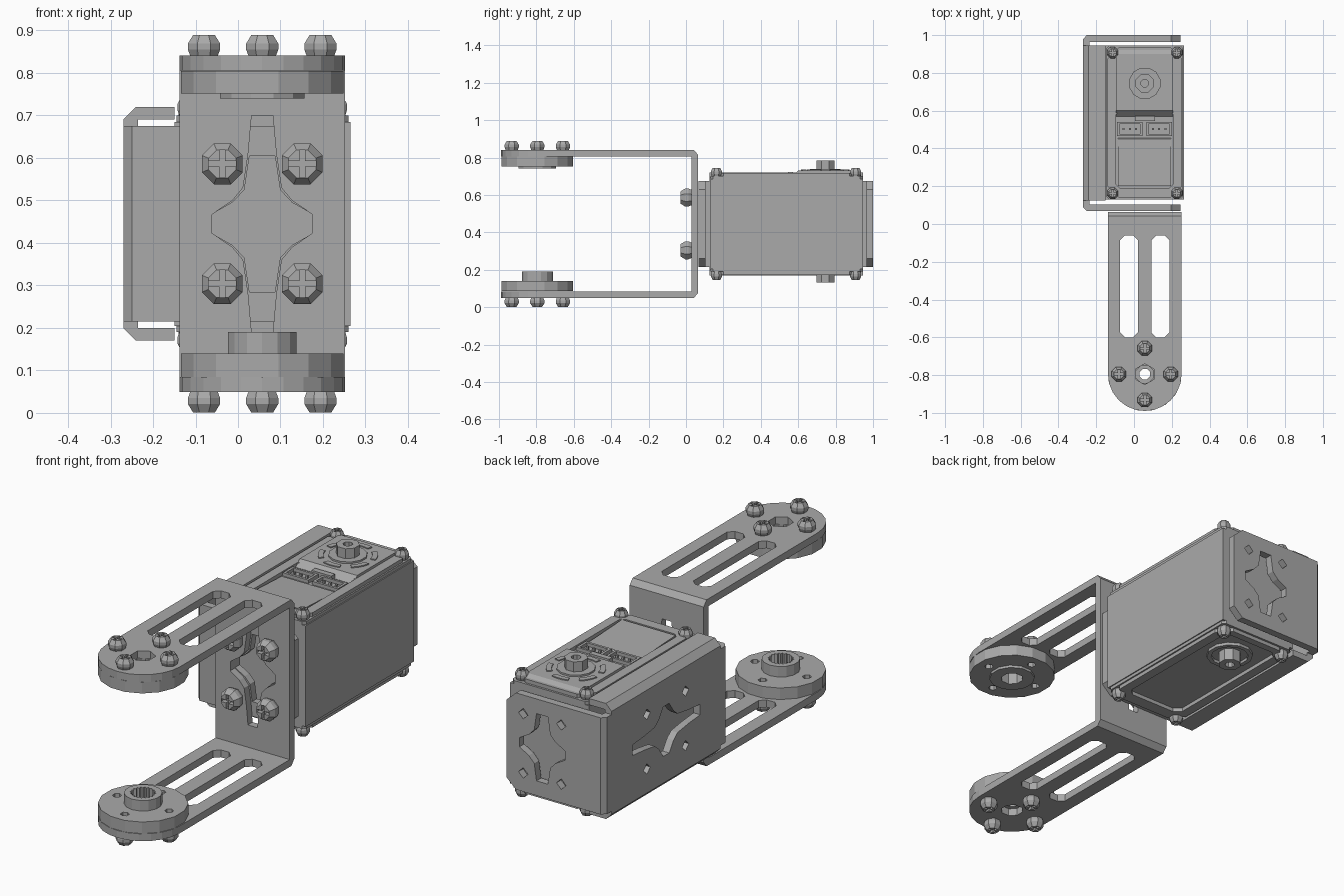
import bpy, bmesh
from math import cos, sin, pi
from mathutils import Matrix, Vector

cube = bpy.data.objects.get("Cube")
if cube:
    bpy.data.objects.remove(cube)

grey = bpy.data.materials.new("plain grey")
grey.use_nodes = True
grey.diffuse_color = (0.4, 0.4, 0.4, 1)
grey.node_tree.nodes["Principled BSDF"].inputs["Base Color"].default_value = (0.4, 0.4, 0.4, 1)

CX, MID = 0.057, 0.445          # centre line of the joint and mid height
PIVOT, SHAFT = -0.795, 0.745    # y of the horns and of the servo shaft
# Local (u, v, depth) to world
AXES = {
    "XY": lambda u, v, w: (u, v, w),
    "XZ": lambda u, v, w: (u, w, v),
    "YZ": lambda u, v, w: (w, u, v),
}


def add(name, bm):
    bmesh.ops.recalc_face_normals(bm, faces=bm.faces[:])
    me = bpy.data.meshes.new(name)
    bm.to_mesh(me)
    bm.free()
    me.materials.append(grey)
    ob = bpy.data.objects.new(name, me)
    bpy.context.collection.objects.link(ob)
    return ob


def plate(name, loops, d0, d1, axes="XY"):
    """Solid from an outline and its holes, extruded from d0 to d1."""
    bm = bmesh.new()
    for loop in loops:
        vs = [bm.verts.new((u, v, d0)) for u, v in loop]
        for a, b in zip(vs, vs[1:] + vs[:1]):
            bm.edges.new((a, b))
    bmesh.ops.triangle_fill(bm, edges=bm.edges[:], use_beauty=True, normal=(0, 0, 1))
    new = bmesh.ops.extrude_face_region(bm, geom=bm.faces[:])["geom"]
    for v in new:
        if isinstance(v, bmesh.types.BMVert):
            v.co.z = d1
    for v in bm.verts:
        v.co = AXES[axes](*v.co)
    return add(name, bm)


def ngon(u, v, r, n=16, turn=0.5):
    return [(u + r * cos(2 * pi * (i + turn) / n), v + r * sin(2 * pi * (i + turn) / n)) for i in range(n)]


def rect(u0, u1, v0, v1, c=0.0):
    if not c:
        return [(u0, v0), (u1, v0), (u1, v1), (u0, v1)]
    return [(u0 + c, v0), (u1 - c, v0), (u1, v0 + c), (u1, v1 - c),
            (u1 - c, v1), (u0 + c, v1), (u0, v1 - c), (u0, v0 + c)]


def star(u, v, quarter, sideways=False):
    q = quarter
    pts = q + [(a, -b) for a, b in q[::-1]] + [(-a, -b) for a, b in q] + [(-a, b) for a, b in q[::-1]]
    return [(u + b, v + a) if sideways else (u + a, v + b) for a, b in pts]


def four(u, v, du, dv):
    return [(u + i * du, v + j * dv) for i in (-1, 1) for j in (-1, 1)]


def flip(points, centre):
    return [(u, 2 * centre - v) for u, v in points]


# --- Screw: faceted head with a cross recess, reused everywhere
def make_screw_mesh():
    bm = bmesh.new()
    rings = [[bm.verts.new((x, y, z)) for x, y in ngon(0, 0, r, 8)]
             for r, z in ((0.86, 0), (1, 0.35), (1, 0.7), (0.68, 1.2))]
    for lo, hi in zip(rings, rings[1:]):
        for i in range(8):
            bm.faces.new((lo[i], lo[i - 1], hi[i - 1], hi[i]))
    bm.faces.new(rings[0])
    bm.faces.new(rings[-1])
    head = add("screw_head", bm)
    cutters = []
    for k in range(2):
        bm = bmesh.new()
        size = (1.25, 0.26, 0.9) if k else (0.26, 1.25, 0.9)
        bmesh.ops.create_cube(bm, size=1, matrix=Matrix.Translation((0, 0, 1.2)) @ Matrix.Diagonal((*size, 1)))
        cutter = add("screw_slot_cutter", bm)
        mod = head.modifiers.new("slot", "BOOLEAN")
        mod.operation, mod.solver, mod.object = "DIFFERENCE", "EXACT", cutter
        cutters.append(cutter)
    dg = bpy.context.evaluated_depsgraph_get()
    mesh = bpy.data.meshes.new_from_object(head.evaluated_get(dg))
    for ob in cutters + [head]:
        bpy.data.objects.remove(ob)
    return mesh


screw_mesh = make_screw_mesh()


def screw(name, loc, direction, r, h):
    ob = bpy.data.objects.new(name, screw_mesh)
    bpy.context.collection.objects.link(ob)
    turn = Vector(direction).to_track_quat("Z", "Y").to_matrix().to_4x4()
    ob.matrix_world = Matrix.Translation(loc) @ turn @ Matrix.Diagonal((r, r, h / 1.2, 1))


# --- Fork bracket: two slotted arms, bends and back plate
R = 0.195
arm = [(CX + R, 0.03), (CX - R, 0.03)]
arm += [(CX - R * cos(pi * i / 12), PIVOT - R * sin(pi * i / 12)) for i in range(13)]
slots = [rect(-0.073, 0.02, -0.6, -0.06, 0.025), rect(0.093, 0.187, -0.6, -0.06, 0.025)]
bolts = [(CX + 0.137 * cos(i * pi / 2), PIVOT + 0.137 * sin(i * pi / 2)) for i in range(4)]
plate("upper_arm", [arm, *slots, ngon(CX, PIVOT, 0.055, 6)], 0.806, 0.841)
plate("lower_arm", [arm, *slots, ngon(CX, PIVOT, 0.05, 8)], 0.049, 0.084)
bend = [(0.03, 0.841), (0.042, 0.841), (0.064, 0.815), (0.064, 0.79), (0.029, 0.79), (0.029, 0.806)]
plate("upper_bend", [bend], CX - R, CX + R, "YZ")
plate("lower_bend", [flip(bend, MID)], CX - R, CX + R, "YZ")
long_star = [(0.025, 0.255), (0.033, 0.165), (0.045, 0.085), (0.07, 0.055), (0.118, 0.022)]
plate("fork_back", [rect(CX - R, CX + R, 0.1, 0.79), star(CX, MID, long_star)], 0.029, 0.064, "XZ")

# --- Horns with raised hubs
holes = [ngon(u, v, 0.02, 6) for u, v in bolts]
disc = ngon(CX, PIVOT, R)
plate("upper_horn", [disc, ngon(CX, PIVOT, 0.05, 8), *holes], 0.752, 0.805)
plate("upper_horn_hub", [ngon(CX, PIVOT, 0.103, 12), ngon(CX, PIVOT, 0.05, 8)], 0.74, 0.752)
spline = [(CX + r * cos(a), PIVOT + r * sin(a)) for i in range(40)
          for r, a in [(0.047 + 0.01 * (i % 2), i * pi / 20)]]
plate("lower_horn_web", [disc, ngon(CX, PIVOT, 0.03, 8)], 0.085, 0.095)
plate("lower_horn", [disc, spline, *holes], 0.095, 0.14)
plate("lower_horn_hub", [ngon(CX, PIVOT, 0.083, 14), spline], 0.14, 0.19)
for u, v in bolts:
    screw("upper_horn_screw", (u, v, 0.841), (0, 0, 1), 0.041, 0.048)
    screw("lower_horn_screw", (u, v, 0.049), (0, 0, -1), 0.041, 0.048)
for u, v in four(CX, MID, 0.094, 0.141):
    screw("fork_screw", (u, 0.029, v), (0, -1, 0), 0.052, 0.058)

# --- Servo bracket: side plate, end flanges, bends and lips
YC = 0.534
short_star = [(0.03, 0.16), (0.042, 0.08), (0.07, 0.05), (0.12, 0.022)]
flange = [(-0.235, 0.215), (0.195, 0.215), (0.245, 0.26), (0.245, 0.63), (0.195, 0.675), (-0.235, 0.675)]
cuts = [star(CX, MID, short_star)] + [ngon(u, v, 0.025, 4, 0) for u, v in four(CX, MID, 0.1, 0.141)]
plate("front_flange", [flange, *cuts], 0.068, 0.104, "XZ")
plate("back_flange", [flange, *cuts], 0.964, 1.0, "XZ")
side_cuts = [star(YC, MID, long_star, True)] + [ngon(u, v, 0.025, 4, 0) for u, v in four(YC, MID, 0.145, 0.13)]
plate("side_plate", [rect(0.11, 0.958, 0.215, 0.675), *side_cuts], -0.27, -0.235, "YZ")
corner = [(-0.27, 0.11), (-0.27, 0.09), (-0.25, 0.068), (-0.235, 0.068), (-0.235, 0.11)]
plate("front_corner_bend", [corner], 0.215, 0.675)
plate("back_corner_bend", [flip(corner, YC)], 0.215, 0.675)
lip = [(-0.15, 0.72), (-0.24, 0.72), (-0.27, 0.69), (-0.27, 0.675), (-0.235, 0.675), (-0.235, 0.69), (-0.15, 0.69)]
plate("upper_lip", [lip], 0.125, 0.945, "XZ")
plate("lower_lip", [flip(lip, MID)], 0.125, 0.945, "XZ")

# --- Servo body and lids
X0, X1, Y0, Y1 = -0.15, 0.265, 0.13, 0.945
plate("servo_body", [rect(X0, X1, Y0, Y1)], 0.205, 0.685)
plate("upper_lid_rim", [rect(X0 + 0.005, X1 - 0.005, Y0, Y1, 0.015)], 0.685, 0.7)
plate("lower_lid_rim", [rect(X0 + 0.005, X1 - 0.005, Y0, Y1, 0.015)], 0.19, 0.205)
frame = rect(X0 + 0.01, X1 - 0.012, Y0 + 0.01, Y1 - 0.01, 0.06)
plate("upper_lid", [frame, rect(-0.095, 0.207, 0.19, 0.6, 0.02)], 0.7, 0.718)
plate("lower_lid", [frame, rect(-0.095, 0.207, 0.2, 0.9, 0.03)], 0.172, 0.19)
for u, v in four(CX, 0.535, 0.17, 0.372):
    screw("upper_lid_screw", (u, v, 0.7), (0, 0, 1), 0.032, 0.045)
    screw("lower_lid_screw", (u, v, 0.19), (0, 0, -1), 0.032, 0.045)

# Sloping panel, connectors and shaft block on the upper lid
plate("sloping_panel", [[(0.2, 0.7), (0.2, 0.718), (0.45, 0.706), (0.455, 0.7)]], -0.085, 0.197, "YZ")
plate("shaft_block", [[(0.57, 0.7), (0.6, 0.73), (0.9, 0.73), (0.925, 0.715), (0.925, 0.7)]], -0.095, 0.207, "YZ")
for x in (-0.09, 0.065):
    socket = rect(x, x + 0.135, 0.465, 0.54)
    plate("connector", [socket, rect(x + 0.012, x + 0.123, 0.477, 0.53)], 0.7, 0.716)
    for i in range(3):
        px = x + 0.035 + i * 0.033
        plate("connector_pin", [rect(px - 0.005, px + 0.005, 0.498, 0.508)], 0.7, 0.715)
plate("connector_key", [rect(0.005, 0.11, 0.545, 0.572)], 0.7, 0.722)

# Shaft ends, collar and arc marks
plate("upper_shaft", [ngon(CX, SHAFT, 0.052, 8), ngon(CX, SHAFT, 0.022, 8)], 0.73, 0.785)
plate("shaft_collar", [ngon(CX, SHAFT, 0.085, 12), ngon(CX, SHAFT, 0.052, 8)], 0.73, 0.738)
plate("lower_shaft", [ngon(CX, SHAFT, 0.052, 8), ngon(CX, SHAFT, 0.022, 8)], 0.132, 0.19)
plate("lower_shaft_collar", [ngon(CX, SHAFT, 0.105, 12), ngon(CX, SHAFT, 0.085, 12)], 0.176, 0.19)
for k in range(6):
    angles = [k * pi / 3 + 0.2 + j * 0.22 for j in range(4)]
    arc = [(CX + 0.13 * cos(a), SHAFT + 0.13 * sin(a)) for a in angles]
    arc += [(CX + 0.106 * cos(a), SHAFT + 0.106 * sin(a)) for a in angles[::-1]]
    plate("arc_mark", [arc], 0.73, 0.735)
